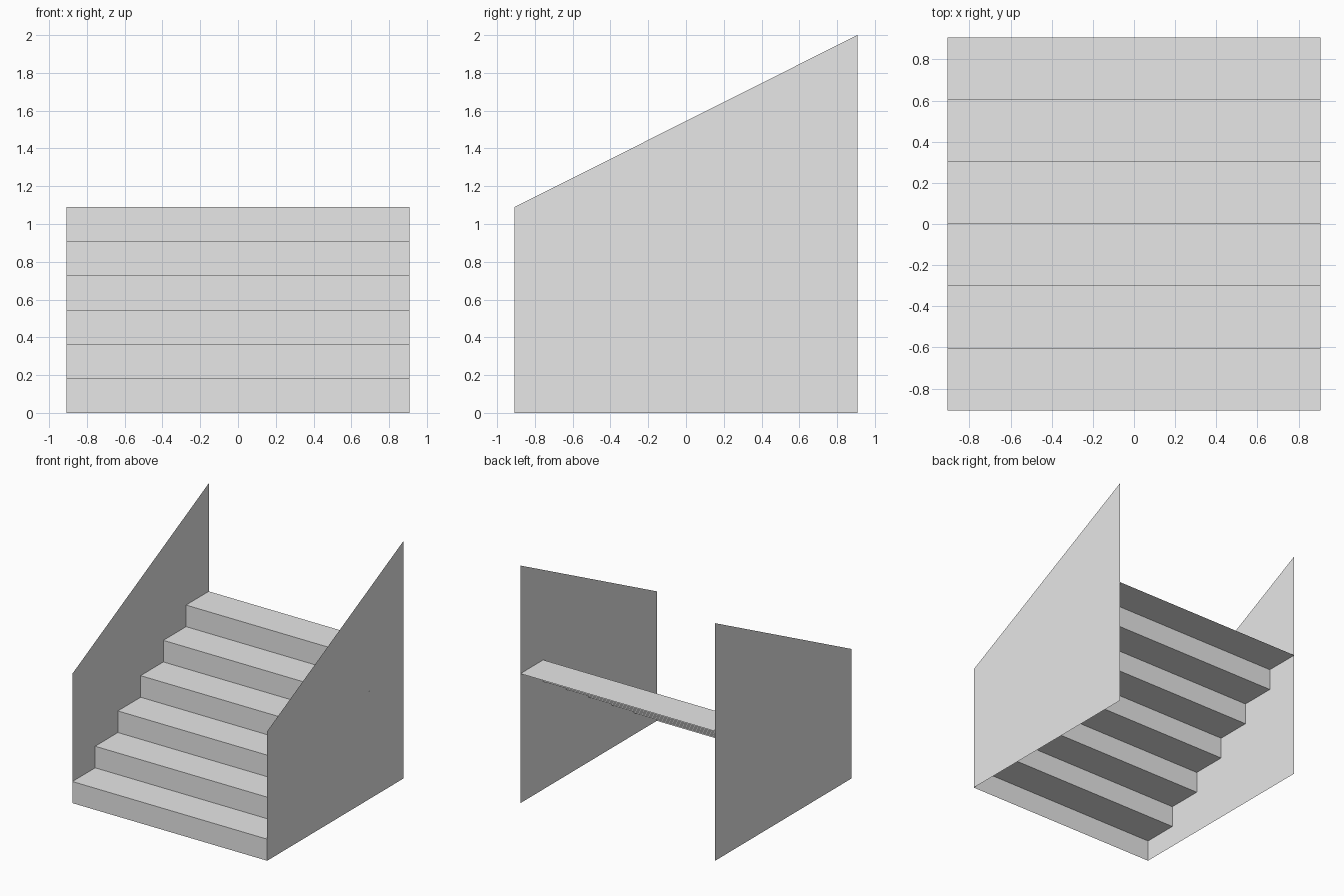
import bpy

if "Cube" in bpy.data.objects:
    bpy.data.objects.remove(bpy.data.objects["Cube"])

HALF = 0.907          # half of the width and depth
STEPS = 6
RISE = 1.09 / STEPS
RUN = 2 * HALF / STEPS

grey = bpy.data.materials.new("light_grey")
grey.diffuse_color = (0.8, 0.8, 0.8, 1)
grey.use_nodes = True
grey.node_tree.nodes["Principled BSDF"].inputs["Base Color"].default_value = grey.diffuse_color


def sheet(name, verts, faces):
    mesh = bpy.data.meshes.new(name)
    mesh.from_pydata(verts, [], faces)
    mesh.materials.append(grey)
    obj = bpy.data.objects.new(name, mesh)
    bpy.context.collection.objects.link(obj)
    return obj


# Folded stair sheet: alternating risers and treads, open underneath
profile = [(-HALF, 0)]
for i in range(STEPS):
    y, z = -HALF + i * RUN, (i + 1) * RISE
    profile += [(y, z), (y + RUN, z)]
verts = [(x, y, z) for y, z in profile for x in (-HALF, HALF)]
faces = [(2 * i, 2 * i + 1, 2 * i + 3, 2 * i + 2) for i in range(len(profile) - 1)]
sheet("stair_steps", verts, faces)

# Thin side walls with sloping tops
outline = [(-HALF, 0), (HALF, 0), (HALF, 2.0), (-HALF, 1.09)]
for name, x, order in (("right_wall", HALF, (0, 1, 2, 3)),
                       ("left_wall", -HALF, (3, 2, 1, 0))):
    sheet(name, [(x, y, z) for y, z in outline], [order])
